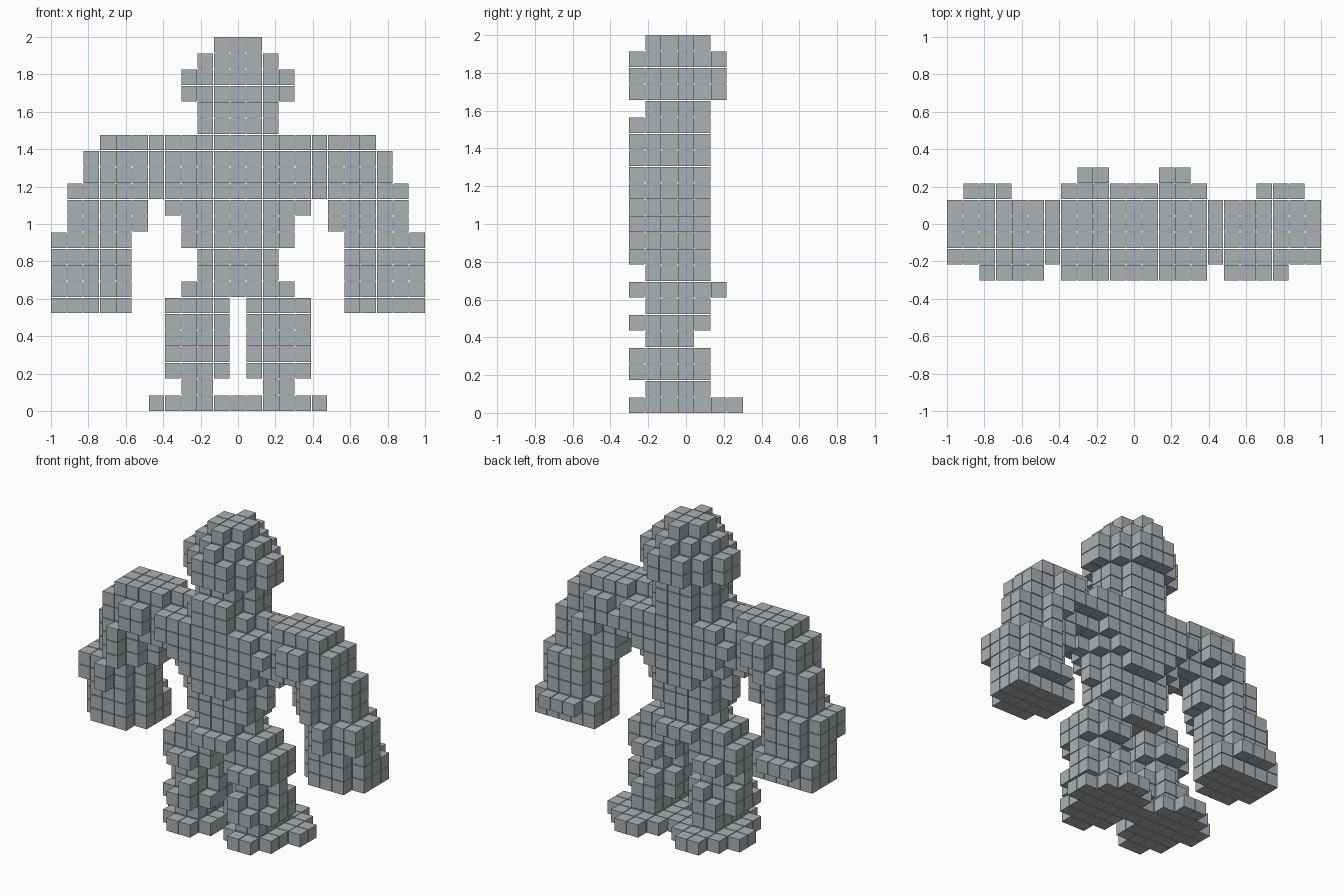
import bpy, bmesh
from mathutils import Matrix

if "Cube" in bpy.data.objects:
    bpy.data.objects.remove(bpy.data.objects["Cube"])

SIZE = 0.95                      # block edge as a share of the grid pitch
P = 2 / (22 + SIZE)              # grid pitch

mat = bpy.data.materials.new("stone grey")
mat.diffuse_color = (0.41, 0.44, 0.46, 1)
mat.use_nodes = True
mat.node_tree.nodes["Principled BSDF"].inputs["Base Color"].default_value = mat.diffuse_color


def blocks(name, boxes, side=1):
    """Fill inclusive cell ranges (i0, i1, j0, j1, k0, k1) with small cubes."""
    cells = set()
    for i0, i1, j0, j1, k0, k1 in boxes:
        cells |= {(side * i, j, k) for i in range(i0, i1 + 1)
                  for j in range(j0, j1 + 1) for k in range(k0, k1 + 1)}
    bm = bmesh.new()
    for i, j, k in sorted(cells):
        bmesh.ops.create_cube(bm, size=SIZE * P, matrix=Matrix.Translation(
            (i * P, j * P, (k + SIZE / 2) * P)))
    me = bpy.data.meshes.new(name)
    bm.to_mesh(me)
    bm.free()
    me.materials.append(mat)
    bpy.context.collection.objects.link(bpy.data.objects.new(name, me))


# Rounded head with a stepped crown
blocks("head", [
    (-3, 3, -1, 0, 19, 20), (-2, 2, -2, 1, 19, 20), (-1, 1, -3, 2, 19, 20),
    (-2, 2, -1, 0, 21, 21), (-1, 1, -2, 1, 21, 21), (0, 0, -3, 2, 21, 21),
    (-1, 1, -1, 0, 22, 22), (0, 0, -2, 1, 22, 22)])

# Neck with a collar in front and behind
blocks("neck", [
    (-2, 2, -1, 0, 17, 18), (-1, 1, -2, 1, 17, 18), (-1, 1, -3, 1, 17, 17)])

# Broad chest
blocks("chest", [
    (-4, 4, -1, -1, 16, 16), (-2, 2, -2, 0, 16, 16), (-1, 1, -3, 1, 16, 16),
    (-4, 4, -2, 0, 13, 15), (-3, 3, -3, 1, 14, 15), (-4, 4, -3, 1, 14, 14),
    (-4, -4, -3, -3, 15, 15), (4, 4, 1, 1, 15, 15), (5, 5, 1, 1, 14, 14),
    (-3, 3, -3, 1, 13, 13)])

# Waist narrowing towards the hips
blocks("waist", [
    (-4, 4, -1, -1, 12, 12), (-3, 3, -2, 0, 12, 12), (-2, 2, -3, 1, 12, 12),
    (-3, 3, -1, -1, 10, 11), (-2, 2, -2, 0, 9, 11), (-1, 1, -3, 1, 11, 11),
    (-2, 2, -1, -1, 8, 8), (-1, 1, -2, 0, 8, 8)])
blocks("hips", [(-3, 3, -2, 0, 7, 7), (-1, 1, -3, 1, 7, 7)])

for side, label in ((1, "right"), (-1, "left")):
    # Shoulder sloping outwards
    blocks(label + "_shoulder", [
        (5, 8, -2, 0, 13, 16), (9, 9, -2, 0, 13, 15), (6, 7, -3, 1, 14, 15),
        (10, 10, -1, 0, 13, 13), (8, 8, -3, -3, 13, 13),
        (7, 8, 1, 1, 13, 13)], side)
    # Forearm
    blocks(label + "_forearm", [
        (7, 9, -2, 0, 11, 12), (6, 10, -1, 0, 11, 12),
        (8, 8, -3, 1, 11, 12)], side)
    # Heavy fist
    blocks(label + "_fist", [
        (8, 10, -2, 1, 6, 10), (7, 11, -1, 0, 6, 10), (7, 11, 1, 1, 6, 7),
        (8, 10, 2, 2, 7, 7), (11, 11, -2, -2, 9, 10),
        (9, 9, -3, -3, 9, 10)], side)
    # Leg with knee blocks
    blocks(label + "_leg", [
        (1, 4, -2, 0, 5, 6), (2, 3, -3, 1, 5, 5), (1, 4, -1, -1, 4, 4),
        (2, 3, -2, 0, 3, 4), (1, 4, -1, 0, 3, 3), (2, 2, -3, 1, 3, 3),
        (1, 4, -2, 0, 2, 2), (2, 3, -3, 1, 2, 2), (2, 3, -2, 1, 1, 1)], side)
    # Wide flat foot
    blocks(label + "_foot", [
        (1, 4, -2, 2, 0, 0), (2, 3, -3, 3, 0, 0), (5, 5, 0, 1, 0, 0)], side)

# Small bridge between the feet
blocks("foot_bridge", [(0, 0, 0, 1, 0, 0)])
